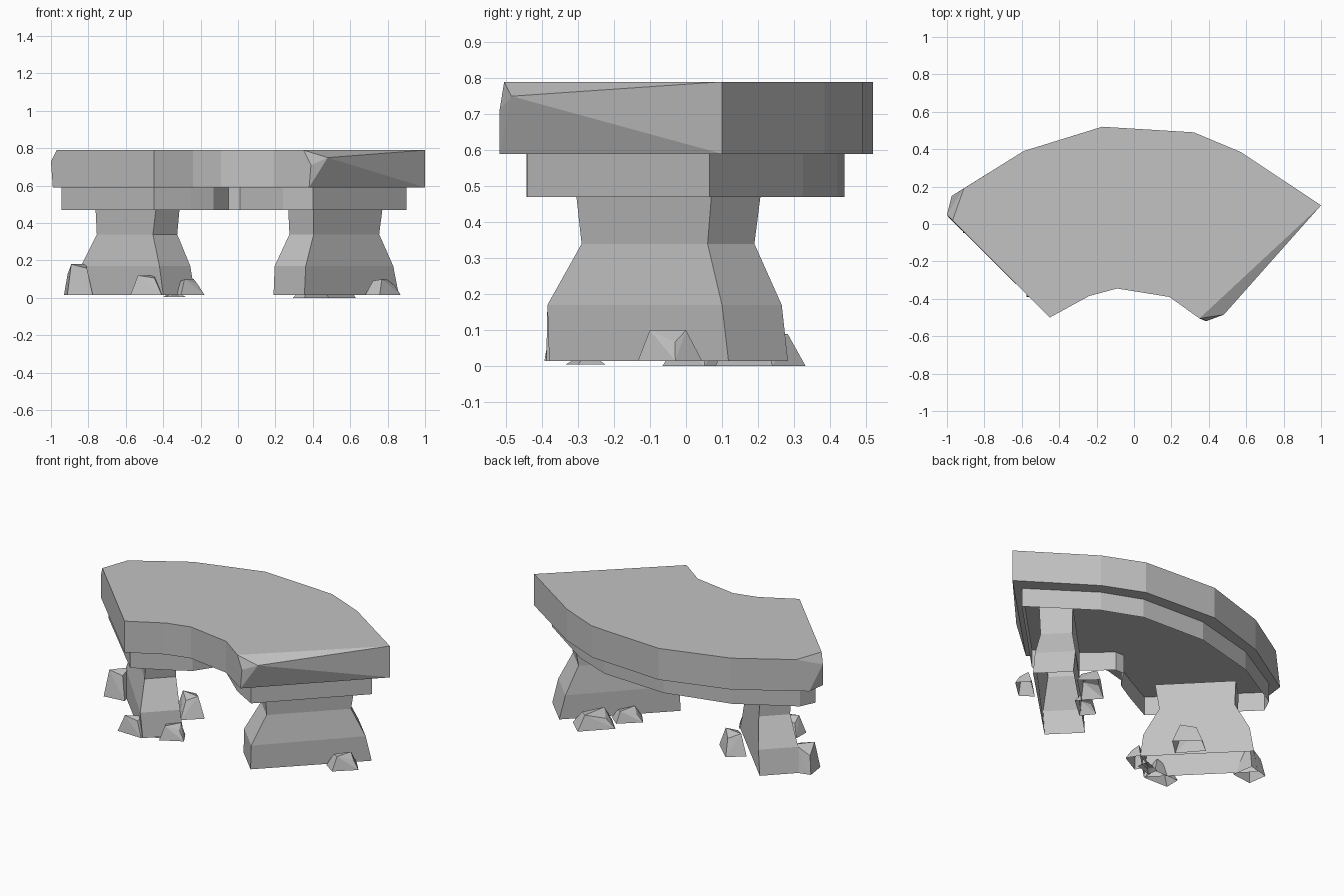
import bpy, bmesh, random
from math import sin, cos, radians

random.seed(4)
cube = bpy.data.objects.get("Cube")
if cube:
    bpy.data.objects.remove(cube, do_unlink=True)

stone = bpy.data.materials.new("grey_stone")
stone.use_nodes = True
GREY = (0.54, 0.54, 0.54, 1)
stone.diffuse_color = GREY
stone.node_tree.nodes["Principled BSDF"].inputs["Base Color"].default_value = GREY


def finish(bm, name):
    mesh = bpy.data.meshes.new(name)
    bm.to_mesh(mesh)
    bm.free()
    mesh.materials.append(stone)
    obj = bpy.data.objects.new(name, mesh)
    bpy.context.collection.objects.link(obj)
    return obj


def loft(rings, capped=False):
    """Skin counter-clockwise rings, given from low to high."""
    bm = bmesh.new()
    rows = [[bm.verts.new(p) for p in ring] for ring in rings]
    n = len(rows[0])
    sides = []
    for low, high in zip(rows, rows[1:]):
        for i in range(n):
            j = (i + 1) % n
            sides.append(bm.faces.new((low[i], low[j], high[j], high[i])))
    if capped:
        bm.faces.new(rows[0][::-1])
        bm.faces.new(rows[-1])
    return bm, rows, sides


def flat(outline, z):
    return [(x, y, z) for x, y in outline]


def chip(bm, face, point):
    """Break a side face towards one point."""
    made = bmesh.ops.poke(bm, faces=[face])
    made["verts"][0].co = point


# Curved seat slab with two chipped corners
seat = [(-0.45, -0.5), (-0.24, -0.385), (-0.09, -0.345), (0.19, -0.39),
        (0.38, -0.518), (1.0, 0.1), (0.57, 0.385), (0.32, 0.49),
        (-0.17, 0.52), (-0.59, 0.39), (-0.975, 0.15), (-0.99, 0.035)]
bm, rows, sides = loft([flat(seat, 0.59), flat(seat, 0.79)], capped=True)
rows[1][4].co.xy = (0.35, -0.505)
rows[1][10].co.xy = (-0.91, 0.19)
rows[1][11].co.xy = (-0.97, 0.02)
corner = bm.edges.get((rows[0][4], rows[1][4]))
notch = bmesh.ops.bisect_edges(bm, edges=[corner], cuts=1)["geom_split"]
for v in notch:
    if isinstance(v, bmesh.types.BMVert):
        v.co = (0.39, -0.518, 0.71)
chip(bm, sides[4], (0.48, -0.485, 0.75))
chip(bm, sides[10], (-1.0, 0.05, 0.73))
finish(bm, "seat_slab")

# Hollow skirt under the seat, open below
skirt = [(-0.45, -0.443), (-0.25, -0.34), (-0.13, -0.27), (-0.05, -0.15),
         (0.01, -0.15), (0.24, -0.35), (0.4, -0.44), (0.9, 0.065),
         (0.52, 0.325), (0.28, 0.42), (-0.15, 0.44), (-0.56, 0.335),
         (-0.9, 0.14), (-0.945, 0.045)]
finish(loft([flat(skirt, 0.47), flat(skirt, 0.59)])[0], "seat_skirt")


# Waisted hollow legs: each level has its height, front corner, outer corner, thickness
def leg(name, levels, side):
    rings = []
    for z, (ax, ay), (bx, by), t in levels:
        dx = -side * t
        ring = [(ax, ay, z), (bx, by, z), (bx + dx, by + t, z), (ax + dx, ay + t, z)]
        rings.append(ring if side > 0 else ring[::-1])
    finish(loft(rings)[0], name)


leg("left_leg", [(0.015, (0.355, -0.38), (0.86, 0.118), 0.165),
                 (0.17, (0.362, -0.385), (0.83, 0.1), 0.166),
                 (0.34, (0.405, -0.29), (0.755, 0.06), 0.13),
                 (0.505, (0.405, -0.308), (0.776, 0.073), 0.138)], 1)
leg("right_leg", [(0.015, (-0.4, -0.388), (-0.865, 0.08), 0.17),
                  (0.17, (-0.42, -0.385), (-0.84, 0.07), 0.165),
                  (0.34, (-0.455, -0.29), (-0.755, 0.03), 0.13),
                  (0.505, (-0.435, -0.305), (-0.763, 0.03), 0.125)], -1)


# Broken rocks lying around the legs, open underneath
def rock(name, x, y, z0, length, width, z1, yaw):
    bm = bmesh.new()
    c, s = cos(radians(yaw)), sin(radians(yaw))
    for i in (-1, 1):
        for j in (-1, 1):
            for z, taper in ((z0, 1), (z1, 0.6)):
                u = i * length / 2 * taper * random.uniform(0.75, 1)
                v = j * width / 2 * taper * random.uniform(0.75, 1)
                drop = random.uniform(0.1, 0.4) * (z1 - z0) if z == z1 and i != j else 0
                bm.verts.new((x + u * c - v * s, y + u * s + v * c, z - drop))
    bmesh.ops.convex_hull(bm, input=bm.verts)
    bmesh.ops.recalc_face_normals(bm, faces=bm.faces)
    under = [f for f in bm.faces if f.normal.z < -0.9]
    bmesh.ops.delete(bm, geom=under, context="FACES_ONLY")
    finish(bm, name)


rocks = [(-0.855, 0.02, 0.015, 0.17, 0.15, 0.18, 10),
         (-0.49, -0.345, 0.015, 0.18, 0.11, 0.12, 0),
         (-0.26, -0.28, 0.015, 0.16, 0.1, 0.1, 30),
         (-0.37, 0.05, 0.015, 0.19, 0.15, 0.14, -45),
         (0.78, -0.05, 0.015, 0.19, 0.1, 0.1, 45),
         (0.5, 0.21, 0.0, 0.27, 0.17, 0.09, 45),
         (0.39, 0.03, 0.0, 0.2, 0.11, 0.07, 45),
         (-0.34, -0.28, 0.005, 0.13, 0.08, 0.02, 20)]
for k, values in enumerate(rocks):
    rock("rock_%d" % (k + 1), *values)
